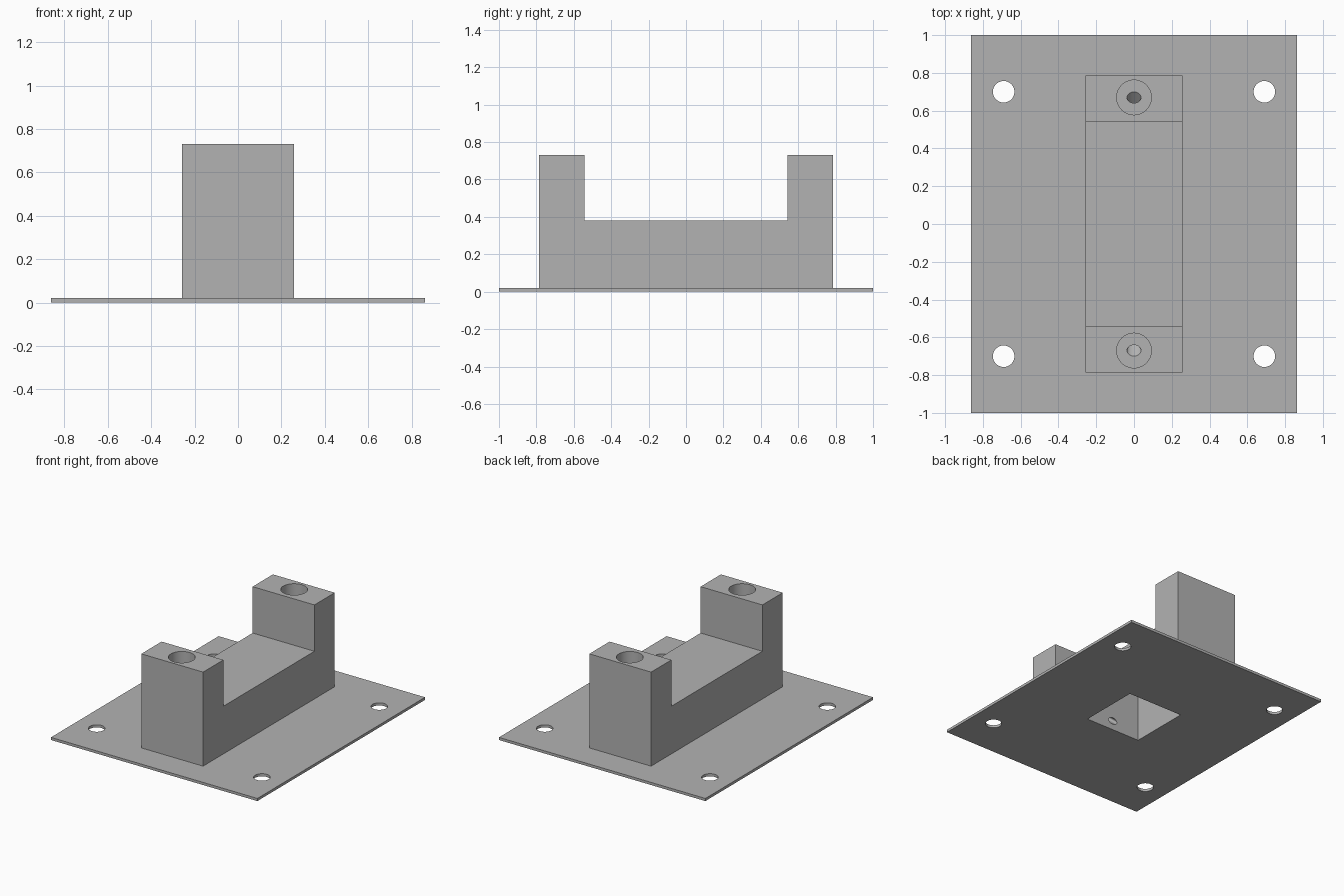
import bpy, math
from mathutils import Vector

if "Cube" in bpy.data.objects:
    bpy.data.objects.remove(bpy.data.objects["Cube"], do_unlink=True)

grey = bpy.data.materials.new("plain grey")
grey.use_nodes = True
colour = (0.45, 0.45, 0.45, 1)
grey.diffuse_color = colour
grey.node_tree.nodes["Principled BSDF"].inputs["Base Color"].default_value = colour


def box(name, x, y, z0, z1):
    """Box centred on x = y = 0 with half sizes x and y."""
    bpy.ops.mesh.primitive_cube_add(size=2, location=(0, 0, (z0 + z1) / 2))
    ob = bpy.context.object
    ob.name = name
    ob.scale = (x, y, (z1 - z0) / 2)
    bpy.ops.object.transform_apply(location=True, rotation=True, scale=True)
    ob.data.materials.append(grey)
    return ob


def rod(name, start, end, rx, ry):
    """Cylinder between two points with an elliptical section."""
    start, end = Vector(start), Vector(end)
    axis = end - start
    bpy.ops.mesh.primitive_cylinder_add(vertices=48, radius=1, depth=axis.length,
                                        location=(start + end) / 2)
    ob = bpy.context.object
    ob.name = name
    ob.scale = (rx, ry, 1)
    ob.rotation_euler = (-math.atan2(axis.y, axis.z), 0, 0)
    ob.data.materials.append(grey)
    return ob


def cut(target, cutter):
    mod = target.modifiers.new("cut " + cutter.name, "BOOLEAN")
    mod.operation = "DIFFERENCE"
    mod.solver = "EXACT"
    mod.object = cutter
    cutter.hide_render = True
    cutter.hide_set(True)


# Base plate and upright block with two raised end posts
PLATE, FLOOR, TOP = 0.02, 0.38, 0.73
plate = box("base_plate", 0.862, 1.0, 0, PLATE)
block = box("mounting_block", 0.258, 0.785, PLATE, TOP)
cut(block, box("saddle_cutter", 0.4, 0.543, FLOOR, 1))

# Square pocket open underneath
pocket = box("pocket_cutter", 0.23, 0.23, -0.1, 0.36)
cut(plate, pocket)
cut(block, pocket)

for y in (-1, 1):
    # Bore in each post, and a sloping passage from it to the pocket
    cut(block, rod("bore_cutter", (0, y * 0.67, 0.44), (0, y * 0.67, 0.9), 0.092, 0.092))
    slope = Vector((0, 0.44, 0.37))
    mouth = Vector((0, 0.23, 0.07))
    a, b = mouth - slope * 0.1, mouth + slope * 1.1
    cut(block, rod("passage_cutter", (0, y * a.y, a.z), (0, y * b.y, b.z), 0.037, 0.019))
    # Screw holes at the plate corners
    for x in (-1, 1):
        cut(plate, rod("screw_hole_cutter", (x * 0.69, y * 0.7, -0.1),
                       (x * 0.69, y * 0.7, 0.1), 0.057, 0.057))

# Smooth bores, crisp edges
for ob in (plate, block):
    bpy.ops.object.select_all(action="DESELECT")
    ob.select_set(True)
    bpy.context.view_layer.objects.active = ob
    for mod in list(ob.modifiers):
        bpy.ops.object.modifier_apply(modifier=mod.name)
    bpy.ops.object.shade_smooth_by_angle(angle=math.radians(30))

# Cutters are no longer needed
for ob in list(bpy.data.objects):
    if "_cutter" in ob.name:
        bpy.data.objects.remove(ob, do_unlink=True)
